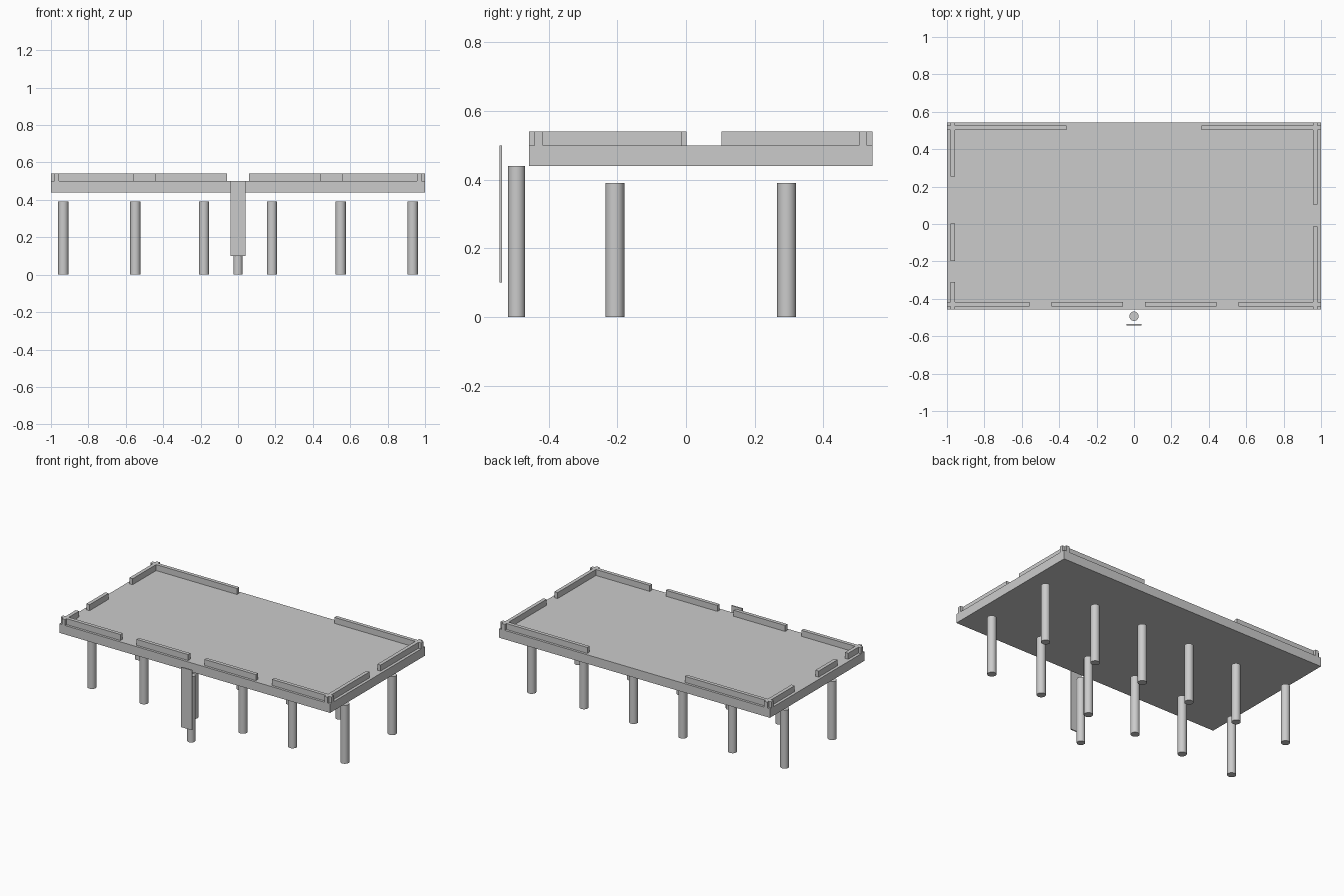
import bpy
import bmesh
from mathutils import Matrix

cube = bpy.data.objects.get("Cube")
if cube:
    bpy.data.objects.remove(cube, do_unlink=True)

grey = bpy.data.materials.new("light grey")
grey.use_nodes = True
grey.diffuse_color = (0.6, 0.6, 0.6, 1)
grey.node_tree.nodes["Principled BSDF"].inputs["Base Color"].default_value = (0.6, 0.6, 0.6, 1)


def finish(name, bm):
    mesh = bpy.data.meshes.new(name)
    bm.to_mesh(mesh)
    bm.free()
    mesh.materials.append(grey)
    obj = bpy.data.objects.new(name, mesh)
    bpy.context.collection.objects.link(obj)
    return obj


def box(name, x, y, z):
    """Box spanning the given (low, high) ranges."""
    bm = bmesh.new()
    spans = (x, y, z)
    centre = [(a + b) / 2 for a, b in spans]
    size = [b - a for a, b in spans]
    matrix = Matrix.Translation(centre) @ Matrix.Diagonal((*size, 1))
    bmesh.ops.create_cube(bm, size=1, matrix=matrix)
    return finish(name, bm)


def post(name, x, y, radius, height):
    """Round post standing on the ground."""
    bm = bmesh.new()
    bmesh.ops.create_cone(bm, cap_ends=True, segments=24, radius1=radius, radius2=radius,
                          depth=height, matrix=Matrix.Translation((x, y, height / 2)))
    obj = finish(name, bm)
    bpy.ops.object.select_all(action='DESELECT')
    obj.select_set(True)
    bpy.context.view_layer.objects.active = obj
    bpy.ops.object.shade_smooth_by_angle()
    return obj


FRONT, BACK = -0.457, 0.543
DECK_TOP = 0.5
RAIL_Z = (DECK_TOP, 0.54)

# Deck slab
box("deck", (-1, 1), (FRONT, BACK), (0.44, DECK_TOP))

# Two rows of legs, stopping short of the slab
for row, y in (("front", -0.207), ("back", 0.293)):
    for side, sign in (("left", 1), ("right", -1)):
        for i, x in enumerate((0.182, 0.549, 0.934)):
            post(f"{row}_{side}_leg_{i + 1}", sign * x, y, 0.0275, 0.39)

# Front and back rails, mirrored, running out to the deck edges
for side, sign in (("left", 1), ("right", -1)):
    for name, a, b, y in (("front_inner_rail", 0.06, 0.44, (-0.441, -0.417)),
                          ("front_outer_rail", 0.56, 1, (-0.441, -0.417)),
                          ("back_rail", 0.36, 1, (0.503, 0.527))):
        box(f"{side}_{name}", sorted((sign * a, sign * b)), y, RAIL_Z)

# Side rails, crossing the others near the corners
for i, span in enumerate(((FRONT, -0.013), (0.103, BACK))):
    box(f"left_side_rail_{i + 1}", (0.957, 0.981), span, RAIL_Z)
for i, span in enumerate(((FRONT, -0.31), (-0.198, 0.002), (0.255, BACK))):
    box(f"right_side_rail_{i + 1}", (-0.981, -0.957), span, RAIL_Z)

# Sign board and its post at the front
post("sign_post", 0, -0.493, 0.025, 0.44)
box("sign_board", (-0.04, 0.04), (-0.543, -0.535), (0.1, DECK_TOP))
